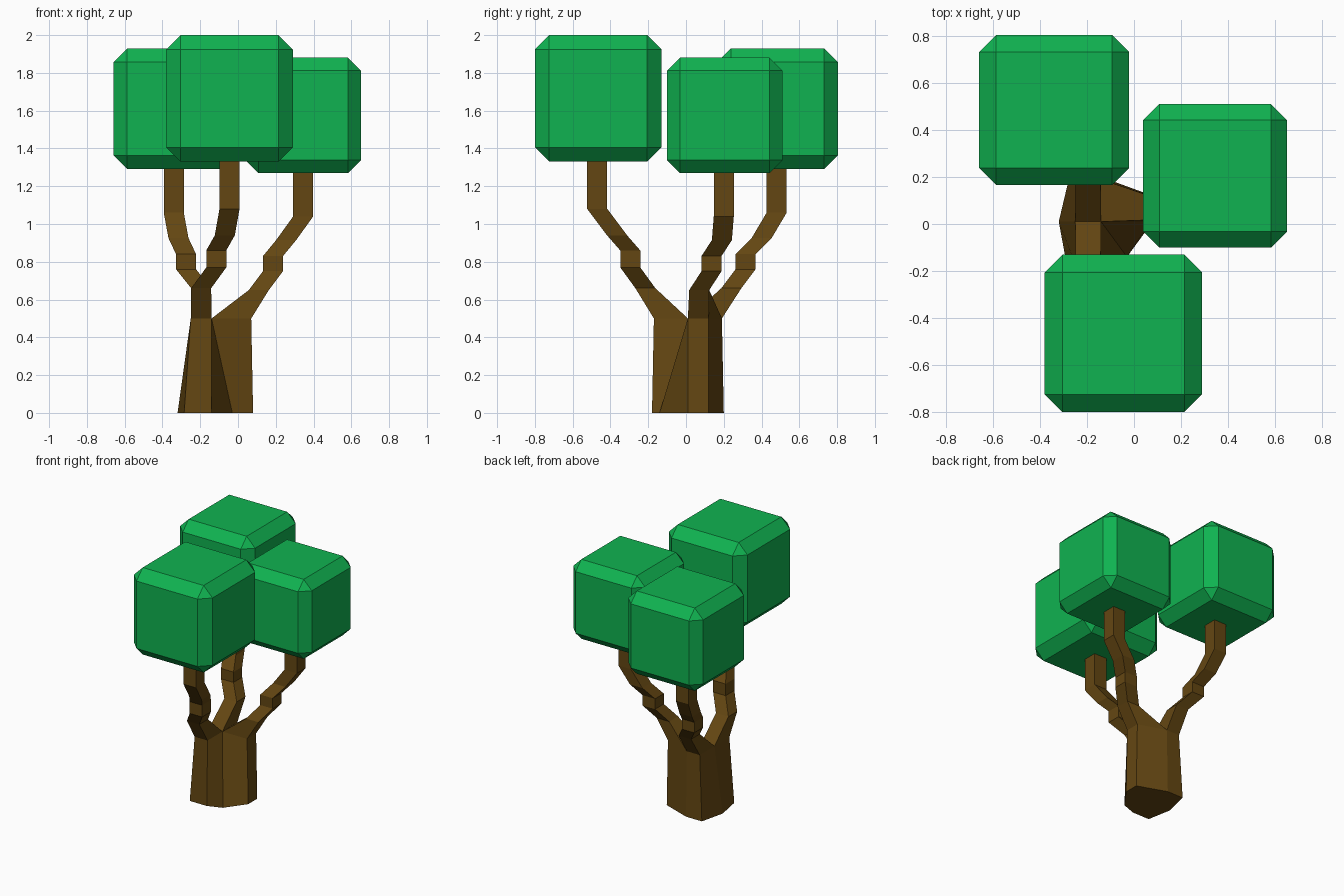
import bpy, bmesh
from mathutils import Vector

default = bpy.data.objects.get("Cube")
if default:
    bpy.data.objects.remove(default, do_unlink=True)


def make_material(name, rgb):
    mat = bpy.data.materials.new(name)
    mat.use_nodes = True
    mat.diffuse_color = (*rgb, 1)
    mat.node_tree.nodes["Principled BSDF"].inputs["Base Color"].default_value = (*rgb, 1)
    return mat


def add_object(name, bm, mat):
    bmesh.ops.recalc_face_normals(bm, faces=bm.faces[:])
    mesh = bpy.data.meshes.new(name)
    bm.to_mesh(mesh)
    bm.free()
    mesh.materials.append(mat)
    bpy.context.collection.objects.link(bpy.data.objects.new(name, mesh))


def bridge(bm, lower, upper):
    count = len(lower)
    for i in range(count):
        j = (i + 1) % count
        bm.faces.new((lower[i], lower[j], upper[j], upper[i]))


bark = make_material("bark brown", (0.127, 0.062, 0.006))
leaf = make_material("leaf green", (0.005, 0.45, 0.082))

# Trunk: splayed foot rising to a notched crown that splits in three
foot = [(-.285, -.18), (-.14, -.18), (-.03, -.14), (.08, .01),
        (.08, .12), (-.14, .20), (-.275, .20), (-.32, .01)]
crown = [(-.25, -.17), (-.14, -.17), (-.14, .01), (.07, .01),
         (.07, .12), (-.14, .19), (-.25, .19), (-.25, .01)]
bm = bmesh.new()
foot_ring = [bm.verts.new((x, y, 0)) for x, y in foot]
crown_ring = [bm.verts.new((x, y, 0.5)) for x, y in crown]
bm.faces.new(foot_ring)
bridge(bm, foot_ring, crown_ring)

# Branches: square sections swept up from their share of the crown
HALF = 0.053
front_path = [(-.195, -.215, .66), (-.115, -.295, .77), (-.115, -.295, .86),
              (-.07, -.365, .94), (-.045, -.47, 1.08), (-.045, -.47, 1.36)]
back_path = [(-.195, .24, .66), (-.275, .315, .76), (-.275, .315, .84),
             (-.315, .40, .925), (-.34, .48, 1.06), (-.34, .48, 1.32)]
left_path = [(.11, .07, .65), (.185, .135, .75), (.185, .135, .83),
             (.255, .19, .915), (.345, .20, 1.04), (.345, .20, 1.30)]
for share, path in (((0, 1, 2, 7), front_path),
                    ((7, 2, 5, 6), back_path),
                    ((2, 3, 4, 5), left_path)):
    ring = [crown_ring[i] for i in share]
    for point in path:
        section = [bm.verts.new(Vector(point) + Vector((sx * HALF, sy * HALF, 0)))
                   for sx, sy in ((-1, -1), (1, -1), (1, 1), (-1, 1))]
        bridge(bm, ring, section)
        ring = section
    bm.faces.new(ring)
add_object("trunk_and_branches", bm, bark)

# Foliage: chamfered cubes on the branch tips
for name, centre, size in (("front_foliage", (-.045, -.465, 1.665), .67),
                           ("back_foliage", (-.34, .485, 1.61), .638),
                           ("left_foliage", (.345, .205, 1.575), .612)):
    bm = bmesh.new()
    bmesh.ops.create_cube(bm, size=size)
    bmesh.ops.bevel(bm, geom=bm.edges[:], offset=size * 0.113, segments=1,
                    affect='EDGES', profile=0.5)
    bmesh.ops.translate(bm, verts=bm.verts[:], vec=centre)
    add_object(name, bm, leaf)
